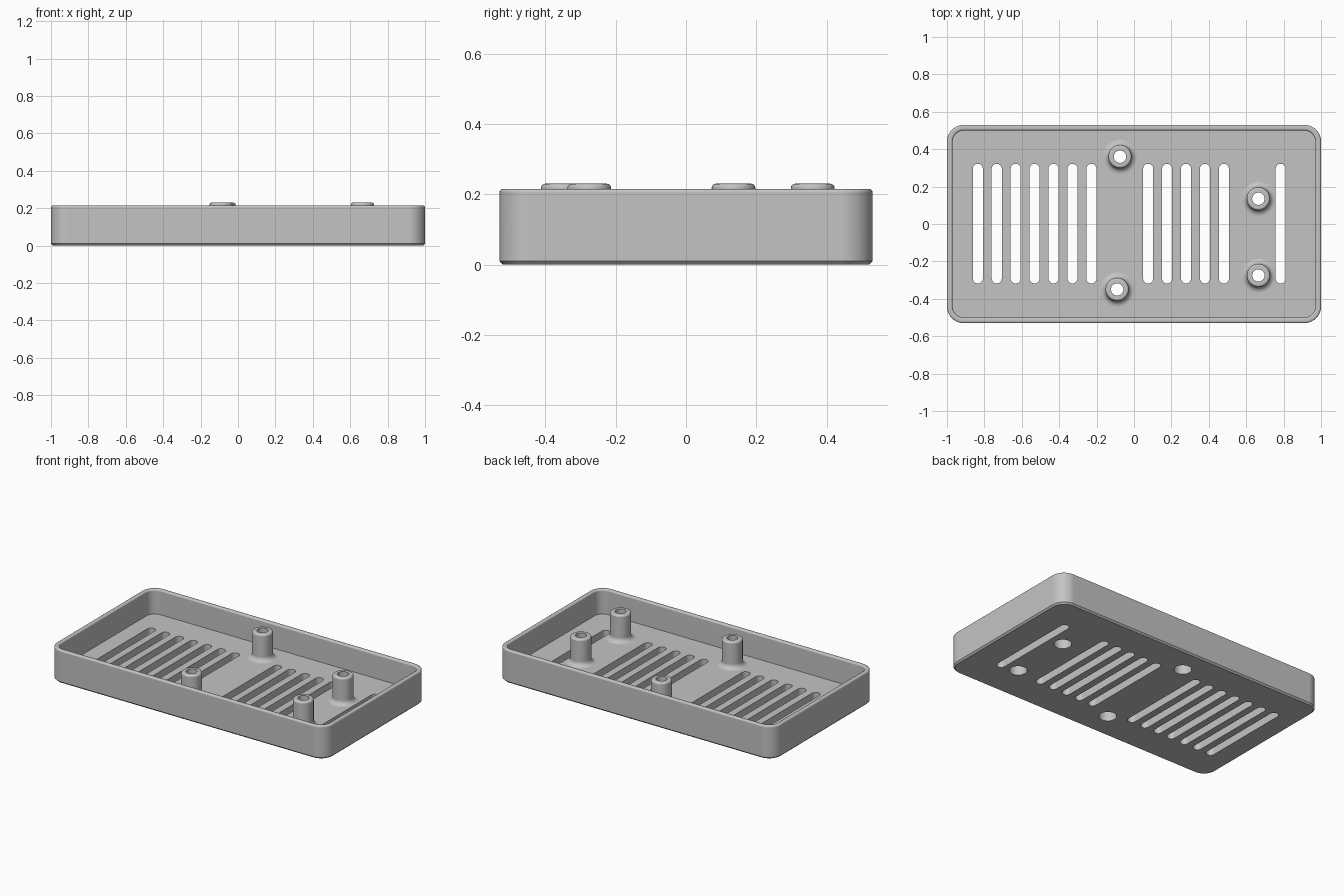
import bpy, bmesh
from math import cos, sin, pi, radians

default = bpy.data.objects.get("Cube")
if default:
    bpy.data.objects.remove(default)

WALL_TOP, POST_TOP, FLOOR, WALL = 0.215, 0.23, 0.055, 0.03
POSTS = [(-0.075, 0.36), (-0.09, -0.35), (0.665, 0.135), (0.665, -0.275)]
POST_R, BORE_R, HEAD_R, HEAD_Z = 0.062, 0.033, 0.053, 0.1

grey = bpy.data.materials.new("light grey plastic")
grey.use_nodes = True
color = (0.55, 0.55, 0.55, 1)
grey.diffuse_color = color
grey.node_tree.nodes["Principled BSDF"].inputs["Base Color"].default_value = color


def outline(hx, hy, r, steps=10):
    """Rounded rectangle, counter-clockwise; a circle when hx = hy = r."""
    points = []
    for q, (sx, sy) in enumerate([(1, 1), (-1, 1), (-1, -1), (1, -1)]):
        for i in range(steps + 1):
            a = (q + i / steps) * pi / 2
            points.append((sx * (hx - r) + r * cos(a), sy * (hy - r) + r * sin(a)))
    return points


def loft(bm, centre, hx, hy, r, profile, caps=True):
    """Stack rounded outlines; the profile lists (inset, height)."""
    rings = []
    for inset, z in profile:
        pts = outline(hx - inset, hy - inset, r - inset)
        rings.append([bm.verts.new((centre[0] + x, centre[1] + y, z)) for x, y in pts])
    n = len(rings[0])
    for a, b in zip(rings, rings[1:]):
        for i in range(n):
            j = (i + 1) % n
            bm.faces.new((a[i], a[j], b[j], b[i]))
    if caps:
        bm.faces.new(rings[0][::-1])
        bm.faces.new(rings[-1])


def make_object(name, bm):
    bmesh.ops.remove_doubles(bm, verts=bm.verts, dist=1e-5)
    mesh = bpy.data.meshes.new(name)
    bm.to_mesh(mesh)
    bm.free()
    mesh.materials.append(grey)
    obj = bpy.data.objects.new(name, mesh)
    bpy.context.collection.objects.link(obj)
    return obj


def select_only(obj):
    bpy.ops.object.select_all(action='DESELECT')
    obj.select_set(True)
    bpy.context.view_layer.objects.active = obj


def smooth(obj):
    select_only(obj)
    bpy.ops.object.shade_smooth_by_angle(angle=radians(35))
    mod = obj.modifiers.new("even shading", 'WEIGHTED_NORMAL')
    mod.keep_sharp = True


def arc(cx, cz, r, start, end, steps=4):
    """Quarter-round points for edge profiles."""
    angles = [radians(start + (end - start) * i / steps) for i in range(steps + 1)]
    return [(cx + r * cos(a), cz + r * sin(a)) for a in angles]


# Open tray with a chamfered base and rounded rim
bm = bmesh.new()
e = 0.01
profile = [(e, 0), (0, e)]
profile += arc(e, WALL_TOP - e, e, 180, 90)
profile += arc(WALL - e, WALL_TOP - e, e, 90, 0)
profile += [(WALL, FLOOR)]
loft(bm, (0, 0), 1, 0.53, 0.09, profile)
tray = make_object("tray", bm)

# Vent slots and screw openings cut through the floor
bm = bmesh.new()
through = [(0, -0.1), (0, 0.15)]
for i in [*range(7), *range(9, 14), 16]:
    loft(bm, (-0.835 + 0.1012 * i, 0.002), 0.027, 0.32, 0.027, through)
for centre in POSTS:
    loft(bm, centre, HEAD_R, HEAD_R, HEAD_R, through)
cutter = make_object("floor_cutter", bm)
cutter.hide_render = True
cut = tray.modifiers.new("floor openings", 'BOOLEAN')
cut.operation, cut.solver, cut.object = 'DIFFERENCE', 'EXACT', cutter
select_only(tray)
bpy.ops.object.modifier_apply(modifier=cut.name)
bpy.data.objects.remove(cutter)
smooth(tray)

# Hollow screw posts: flared foot, rounded top, bore and wider screw-head recess
FLARE = 0.03
for k, centre in enumerate(POSTS):
    bm = bmesh.new()
    profile = arc(-FLARE, FLOOR + FLARE, FLARE, -90, 0, 6)
    profile += arc(0.012, POST_TOP - 0.012, 0.012, 180, 90)
    profile += [(POST_R - BORE_R, POST_TOP), (POST_R - BORE_R, HEAD_Z),
                (POST_R - HEAD_R, HEAD_Z), (POST_R - HEAD_R, FLOOR)]
    loft(bm, centre, POST_R, POST_R, POST_R, profile, caps=False)
    smooth(make_object(f"screw_post_{k + 1}", bm))
